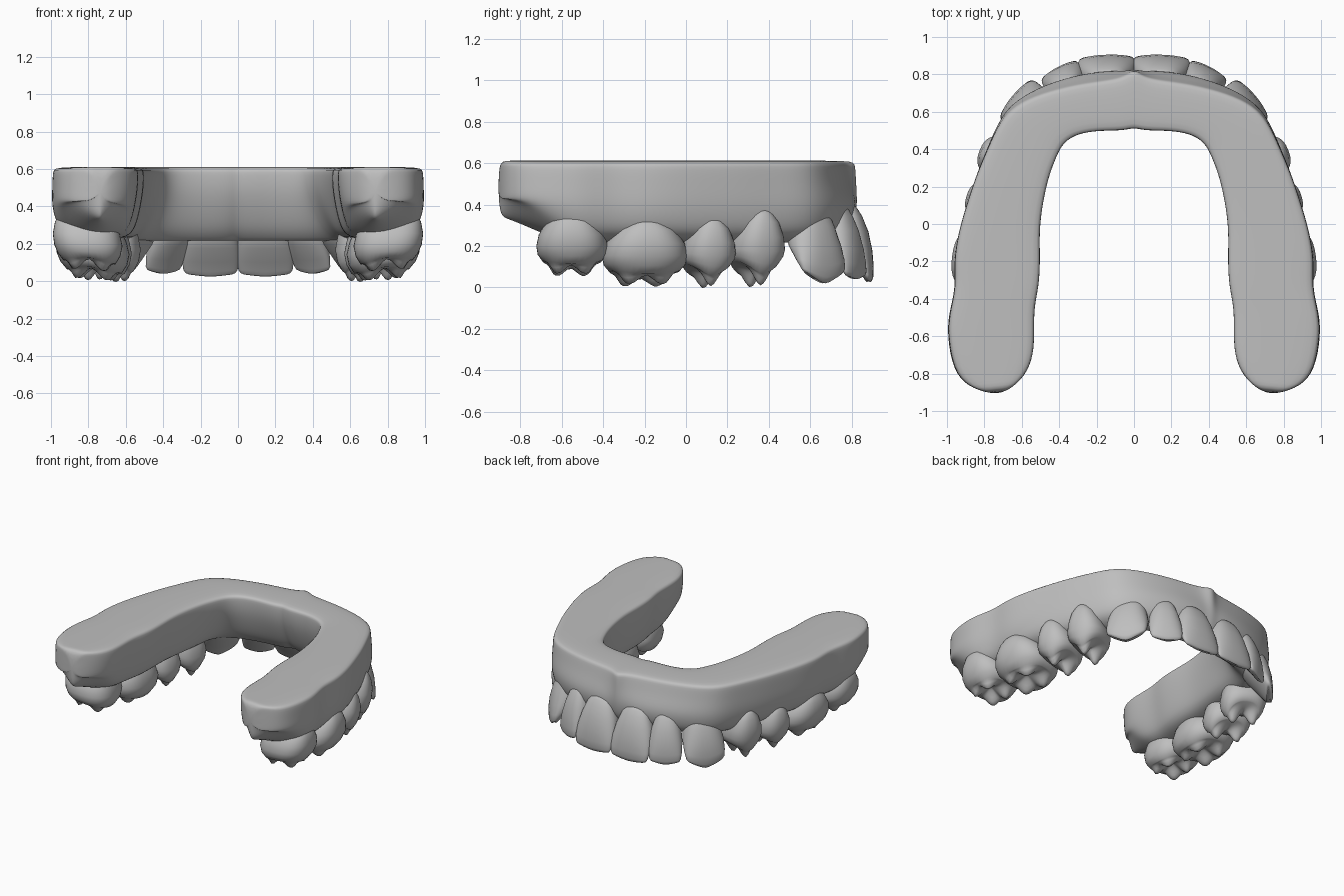
import bpy, math
from mathutils import Vector

default_cube = bpy.data.objects.get("Cube")
if default_cube:
    bpy.data.objects.remove(default_cube, do_unlink=True)

# One plain grey plaster for everything
plaster = bpy.data.materials.new("plaster_grey")
plaster.use_nodes = True
GREY = (0.52, 0.52, 0.52, 1)
plaster.diffuse_color = GREY
plaster.node_tree.nodes["Principled BSDF"].inputs["Base Color"].default_value = GREY


def loft(name, rings, subdivisions=0):
    """Skin closed rings of equal length and cap both ends."""
    count = len(rings[0])
    verts = [point for ring in rings for point in ring]
    faces = []
    for r in range(len(rings) - 1):
        for i in range(count):
            j = (i + 1) % count
            a, b = r * count, (r + 1) * count
            faces.append((a + i, a + j, b + j, b + i))
    faces.append(tuple(reversed(range(count))))
    faces.append(tuple(range(len(verts) - count, len(verts))))
    mesh = bpy.data.meshes.new(name)
    mesh.from_pydata(verts, [], faces)
    mesh.materials.append(plaster)
    obj = bpy.data.objects.new(name, mesh)
    bpy.context.collection.objects.link(obj)
    bpy.ops.object.select_all(action='DESELECT')
    bpy.context.view_layer.objects.active = obj
    obj.select_set(True)
    bpy.ops.object.mode_set(mode='EDIT')
    bpy.ops.mesh.select_all(action='SELECT')
    bpy.ops.mesh.normals_make_consistent(inside=False)
    bpy.ops.object.mode_set(mode='OBJECT')
    bpy.ops.object.shade_smooth()
    if subdivisions:
        mod = obj.modifiers.new("smooth", 'SUBSURF')
        mod.levels = mod.render_levels = subdivisions


# Gum base stations from back tip to midline: outer x, y, inner x, y, bulge
STATIONS = [
    (.76, -.908, .70, -.905, 0), (.89, -.872, .6, -.84, 0),
    (.965, -.78, .54, -.73, .005), (.995, -.6, .53, -.6, .005),
    (.988, -.48, .535, -.45, .005), (.952, -.34, .505, -.33, 0),
    (.965, -.2, .5, -.18, 0), (.938, -.04, .505, -.03, 0),
    (.89, .12, .485, .12, 0), (.84, .27, .455, .25, 0),
    (.775, .42, .425, .33, .005), (.715, .55, .395, .4, .01),
    (.64, .635, .36, .445, .02), (.5, .7, .3, .48, .04),
    (.3, .75, .2, .497, .055), (.13, .77, .1, .497, .055),
    (.05, .79, .04, .502, .03), (0, .83, 0, .512, 0),
]


def gum_section(station):
    ox, oy, ix, iy, bulge = station
    outer, inner = Vector((ox, oy)), Vector((ix, iy))
    width = (outer - inner).length
    out = (outer - inner) / width
    front = max(0, min(1, (oy - .2) / .5))
    inset = min(.06 + .1 * front, .4 * width)
    low = .215 + .11 * max(0, min(1, (-.66 - oy) / .24))
    lift = .09 * max(0, min(1, (-.55 - oy) / .2))
    # position across, bulge amount, inset amount, height
    profile = [
        (.04, 0, 0, .612), (0, 0, 0, .595), (0, .4, 0, .5), (0, 1, 0, .41 + lift / 3),
        (.03, 1, 0, .33 + lift), (.1, .8, 0, low + .04 + lift),
        (.3, 0, 0, low + lift / 2), (.65, 0, .5, low), (.94, 0, 1, low + .02 + lift / 2),
        (1, 0, .75, low + .07 + lift / 2), (1, 0, .3, .4), (1, 0, .04, .5),
        (1, 0, 0, .595), (.96, 0, 0, .612),
    ]
    ring = []
    for t, b, s, z in profile:
        p = outer.lerp(inner, t) + out * (b * bulge + s * inset)
        ring.append(Vector((p.x, p.y, z)))
    return ring


half = [gum_section(s) for s in STATIONS]
other = [[Vector((-p.x, p.y, p.z)) for p in ring] for ring in reversed(half[:-1])]
loft("gum_base", half + other, 2)

# Crown profiles: height fraction, half width, front face, back face
FRONT_CROWN = [
    (0, .3, -.5, -.7), (.06, .5, -.4, -.8), (.15, .67, -.29, -.9),
    (.35, .88, -.13, -1), (.6, 1, -.03, -.74), (.8, 1, 0, -.45),
    (.93, .95, -.01, -.27), (.98, .87, -.04, -.21), (1, .74, -.08, -.17),
]
BACK_CROWN = [
    (0, .3, -.13, -.7), (.06, .5, -.08, -.8), (.16, .72, -.03, -.87),
    (.36, .93, 0, -.94), (.56, 1, -.02, -.98), (.72, .96, -.07, -.95),
    (.85, .82, -.15, -.88),
]
SEGMENTS = 40


def rounded(value, power):
    return math.copysign(abs(value) ** power, value)


def tooth(name, side, x, y, angle, width, depth, low, high, cusps, point):
    """Crown whose outermost face touches (x, y) and looks along angle."""
    height = high - low
    a = math.radians(angle)
    out, along = Vector((math.cos(a), math.sin(a))), Vector((-math.sin(a), math.cos(a)))
    crown = BACK_CROWN if cusps else FRONT_CROWN
    power = .8 if cusps else .85
    rings = []

    def place(u, w, z):
        p = Vector((x, y)) + along * u + out * w
        return Vector((side * p.x, p.y, z))

    def outline(row, scale=1):
        half_width, front, back = row[1:]
        for i in range(SEGMENTS):
            turn = math.tau * i / SEGMENTS
            cu = rounded(math.cos(turn), power) * scale
            cw = rounded(math.sin(turn), power) * scale
            w = depth * ((front + back) / 2 + cw * (front - back) / 2)
            yield cu, cw, half_width * width / 2 * cu, w

    def drop(v, cu, w):
        """Height on the crown, raised toward the side contacts and outer face."""
        tilt = .2 * (w + depth * .6) if cusps else 0
        return high - v * height + max(0, v - .45) * (point * abs(cu) ** 1.5 + tilt)

    for row in crown:
        rings.append([place(u, w, drop(row[0], cu, w)) for cu, cw, u, w in outline(row)])
    # Chewing surface: cusps rise from a shallow central hollow
    if cusps:
        row = crown[-1]
        for scale in (.93, .85, .75, .64, .52, .4, .28, .16, .05):
            ring = []
            for cu, cw, u, w in outline(row, scale):
                peak = max(math.exp(-((cu - p) ** 2 + (cw - q) ** 2) / .14) for p, q in cusps)
                rise = (1 - scale) * .04 - peak * .19 * height * min(1, (1 - scale) * 4)
                ring.append(place(u, w, drop(row[0], cu, w) + rise))
            rings.append(ring)
    loft(name, rings)


PAIR = [(0, .58), (.05, -.55)]
FOUR = [(-.5, .55), (.45, .58), (-.5, -.5), (.4, -.52)]
# name, x, y, angle, width, depth, bottom, top, cusps, edge point
TEETH = [
    ("central_incisor", .148, .905, 88, .305, .19, .025, .4, None, .02),
    ("lateral_incisor", .41, .838, 62, .225, .19, .04, .4, None, .03),
    ("canine", .65, .685, 40, .28, .25, .02, .44, None, .09),
    ("first_premolar", .825, .395, 22, .265, .32, 0, .375, PAIR, .17),
    ("second_premolar", .897, .145, 15, .265, .34, -.005, .34, PAIR, .15),
    ("first_molar", .973, -.175, 7, .41, .4, 0, .33, FOUR, .06),
    ("second_molar", .99, -.55, 0, .345, .38, .05, .37, FOUR, .06),
]
for label, *shape in TEETH:
    for prefix, side in (("left", 1), ("right", -1)):
        tooth(prefix + "_" + label, side, *shape)
